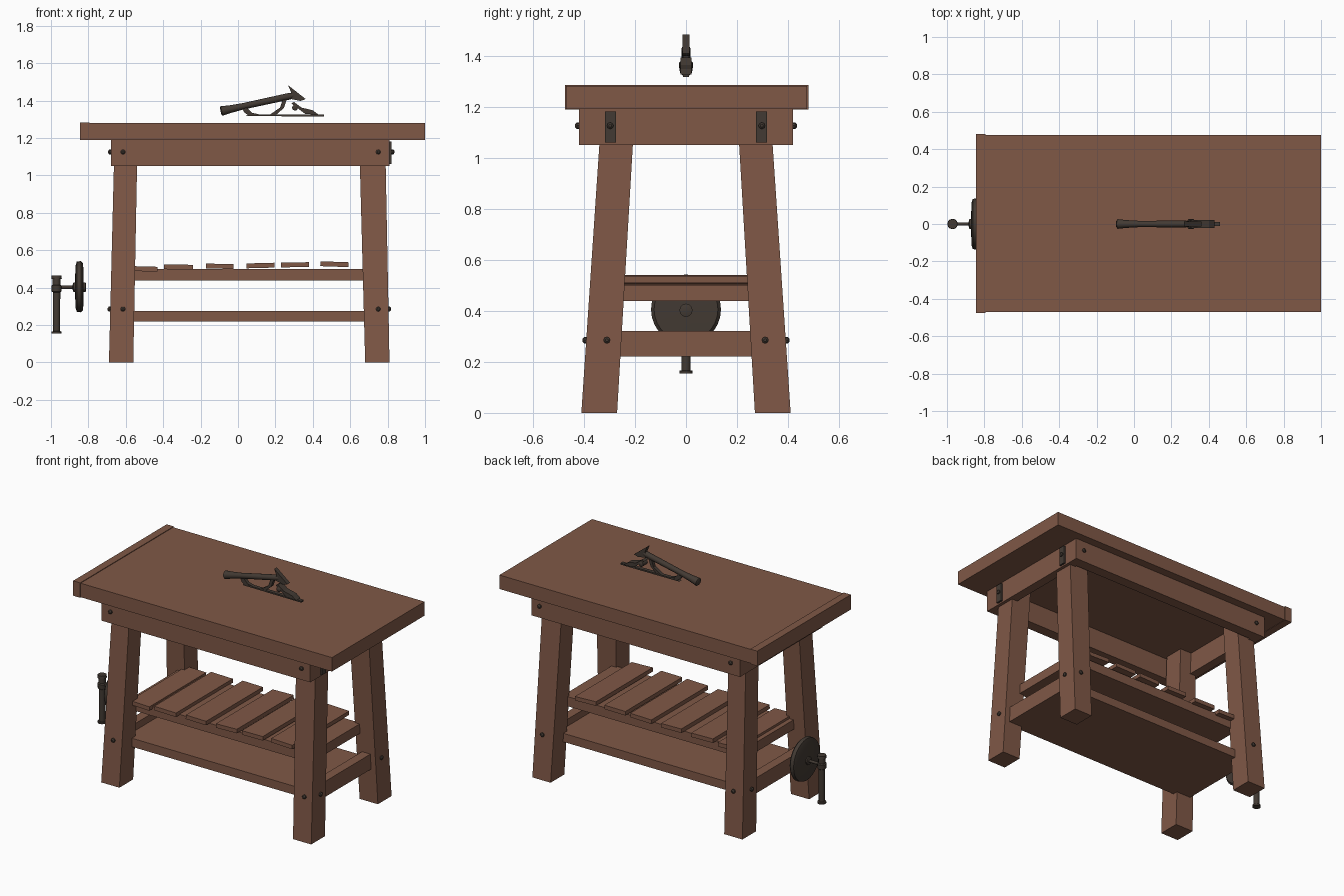
import bpy, bmesh, math
from mathutils import Vector

if "Cube" in bpy.data.objects:
    bpy.data.objects.remove(bpy.data.objects["Cube"])


def material(name, col):
    m = bpy.data.materials.new(name)
    m.diffuse_color = (*col, 1)
    m.use_nodes = True
    m.node_tree.nodes["Principled BSDF"].inputs["Base Color"].default_value = m.diffuse_color
    return m


WOOD = material("brown_wood", (0.215, 0.098, 0.062))
IRON = material("dark_iron", (0.055, 0.042, 0.033))


def finish(name, bm, mat, smooth=False):
    bmesh.ops.recalc_face_normals(bm, faces=bm.faces)
    me = bpy.data.meshes.new(name)
    bm.to_mesh(me)
    bm.free()
    me.materials.append(mat)
    for p in me.polygons:
        p.use_smooth = smooth
    ob = bpy.data.objects.new(name, me)
    bpy.context.collection.objects.link(ob)
    if smooth:
        bpy.ops.object.select_all(action='DESELECT')
        ob.select_set(True)
        bpy.context.view_layer.objects.active = ob
        bpy.ops.object.shade_smooth_by_angle(angle=math.radians(40))
    return ob


def loft(name, bottom, top, mat):
    """Six-sided block between two rectangles (x0, x1, y0, y1, z)."""
    bm = bmesh.new()
    rings = []
    for x0, x1, y0, y1, z in (bottom, top):
        rings.append([bm.verts.new(c) for c in
                      ((x0, y0, z), (x1, y0, z), (x1, y1, z), (x0, y1, z))])
    a, b = rings
    bm.faces.new(a)
    bm.faces.new(b)
    for i in range(4):
        j = (i + 1) % 4
        bm.faces.new((a[i], a[j], b[j], b[i]))
    return finish(name, bm, mat)


def box(name, x0, x1, y0, y1, z0, z1, mat=WOOD):
    return loft(name, (x0, x1, y0, y1, z0), (x0, x1, y0, y1, z1), mat)


def lathe(name, start, direction, rings, mat=IRON, n=16):
    """Turned part: rings of (distance, radius) along a direction."""
    rot = Vector(direction).to_track_quat('Z', 'Y')
    bm = bmesh.new()
    loops = []
    for d, r in rings:
        loops.append([bm.verts.new(Vector(start) + rot @ Vector(
            (r * math.cos(2 * math.pi * i / n), r * math.sin(2 * math.pi * i / n), d)))
            for i in range(n)])
    bm.faces.new(loops[0])
    bm.faces.new(loops[-1])
    for a, b in zip(loops, loops[1:]):
        for i in range(n):
            j = (i + 1) % n
            bm.faces.new((a[i], a[j], b[j], b[i]))
    return finish(name, bm, mat, True)


def plate(name, pts, w, mat=IRON):
    """Side profile in xz, extruded over y from -w to w."""
    bm = bmesh.new()
    a = [bm.verts.new((x, -w, z)) for x, z in pts]
    b = [bm.verts.new((x, w, z)) for x, z in pts]
    bm.faces.new(a)
    bm.faces.new(b)
    for i in range(len(pts)):
        j = (i + 1) % len(pts)
        bm.faces.new((a[i], a[j], b[j], b[i]))
    return finish(name, bm, mat)


# Worktop with a cap board on the left end
box("worktop", -0.80, 1.0, -0.47, 0.475, 1.19, 1.28)
box("worktop_end_cap", -0.845, -0.795, -0.475, 0.48, 1.188, 1.284)

# Apron frame under the top
for s, side in ((-1, "front"), (1, "back")):
    ys = sorted((s * 0.42, s * 0.35))
    box(side + "_apron", -0.68, 0.81, *ys, 1.05, 1.19)
box("left_apron", -0.68, -0.62, -0.35, 0.35, 1.05, 1.19)
box("right_apron", 0.75, 0.81, -0.35, 0.35, 1.05, 1.19)


def bolt(name, pos, d):
    lathe(name, pos, d, ((-0.01, 0.013), (0.008, 0.013), (0.014, 0.006)), IRON, 8)


# Splayed legs with their bolts
for s, side in ((-1, "front"), (1, "back")):
    for end, b, t, bx in (("left", (-0.69, -0.56), (-0.66, -0.537), -0.615),
                          ("right", (0.68, 0.81), (0.648, 0.787), 0.75)):
        name = side + "_" + end
        loft(name + "_leg", (*b, *sorted((s * 0.41, s * 0.27)), 0),
             (*t, *sorted((s * 0.33, s * 0.20)), 1.19), WOOD)
        bolt(name + "_leg_bolt", (bx, s * 0.391, 0.285), (0, s, 0))
        bolt(name + "_apron_bolt", (bx, s * 0.42, 1.125), (0, s, 0))
        e = -1 if end == "left" else 1
        bolt(name + "_side_bolt", (0.804 if e > 0 else -0.683, s * 0.31, 0.285), (e, 0, 0))
        bolt(name + "_end_bolt", (0.822 if e > 0 else -0.68, s * 0.297, 1.125), (e, 0, 0))
    # Iron straps on the right end
    box(side + "_strap", 0.80, 0.822, *sorted((s * 0.275, s * 0.317)), 1.06, 1.18, IRON)

# Lower shelf and end rails
box("lower_shelf", -0.60, 0.71, -0.29, 0.29, 0.22, 0.275)
box("left_lower_rail", -0.66, -0.60, -0.30, 0.30, 0.22, 0.32)
box("right_lower_rail", 0.71, 0.77, -0.30, 0.30, 0.22, 0.32)

# Upper shelf with loose slats
box("upper_shelf", -0.60, 0.70, -0.255, 0.255, 0.438, 0.50)
for i, (x0, x1, z, tilt) in enumerate(((-0.57, -0.43, 0.500, 1.5), (-0.395, -0.24, 0.510, 1),
                                       (-0.17, -0.025, 0.514, 1), (0.045, 0.195, 0.518, -1.5),
                                       (0.23, 0.38, 0.522, -0.5), (0.44, 0.59, 0.525, 2))):
    h = (x1 - x0) / 2
    ob = box("shelf_slat_%d" % (i + 1), -h, h, -0.29, 0.29, -0.013, 0.013)
    ob.location = ((x0 + x1) / 2, 0, z)
    ob.rotation_euler = (0, math.radians(tilt), 0)

# Vice wheel, screw and crank bar at the left end
lathe("vice_wheel", (-0.872, 0, 0.405), (1, 0, 0),
      ((0, 0.03), (0.004, 0.115), (0.01, 0.134), (0.032, 0.137), (0.044, 0.125), (0.047, 0.03)),
      IRON, 28)
lathe("vice_screw", (-0.96, 0, 0.402), (1, 0, 0),
      ((0, 0.009), (0.075, 0.009), (0.08, 0.026), (0.145, 0.026), (0.148, 0.014)), IRON, 12)
lathe("crank_bar", (-0.97, 0, 0.155), (0, 0, 1),
      ((0, 0.026), (0.01, 0.026), (0.012, 0.018), (0.22, 0.02), (0.225, 0.026),
       (0.255, 0.028), (0.26, 0.021), (0.29, 0.021), (0.292, 0.028), (0.31, 0.026)), IRON, 12)

# Hand tool on the worktop: grip, pointed head, sole, wedge and braces
lathe("tool_grip", (-0.093, 0, 1.343), (0.39, 0, 0.085),
      ((0, 0.018), (0.006, 0.026), (0.05, 0.021), (0.12, 0.017), (0.38, 0.018), (0.41, 0.012)),
      IRON, 12)
plate("tool_head", [(0.268, 1.482), (0.362, 1.408), (0.335, 1.398), (0.262, 1.412),
                    (0.285, 1.44)], 0.013)
plate("tool_sole", [(0.04, 1.317), (0.46, 1.315), (0.46, 1.325), (0.06, 1.326)], 0.012)
plate("tool_wedge", [(0.285, 1.385), (0.30, 1.392), (0.34, 1.362), (0.40, 1.348),
                     (0.43, 1.325), (0.36, 1.328)], 0.022)
plate("tool_front_brace", [(0.24, 1.408), (0.262, 1.41), (0.245, 1.36), (0.205, 1.325),
                           (0.17, 1.325), (0.225, 1.362)], 0.011)
plate("tool_rear_brace", [(0.02, 1.36), (0.045, 1.365), (0.075, 1.335), (0.12, 1.324),
                          (0.06, 1.318), (0.035, 1.335)], 0.011)
lathe("tool_collar", (0.305, -0.027, 1.362), (0, 1, 0),
      ((0, 0.01), (0.004, 0.016), (0.05, 0.016), (0.054, 0.01)), IRON, 10)
